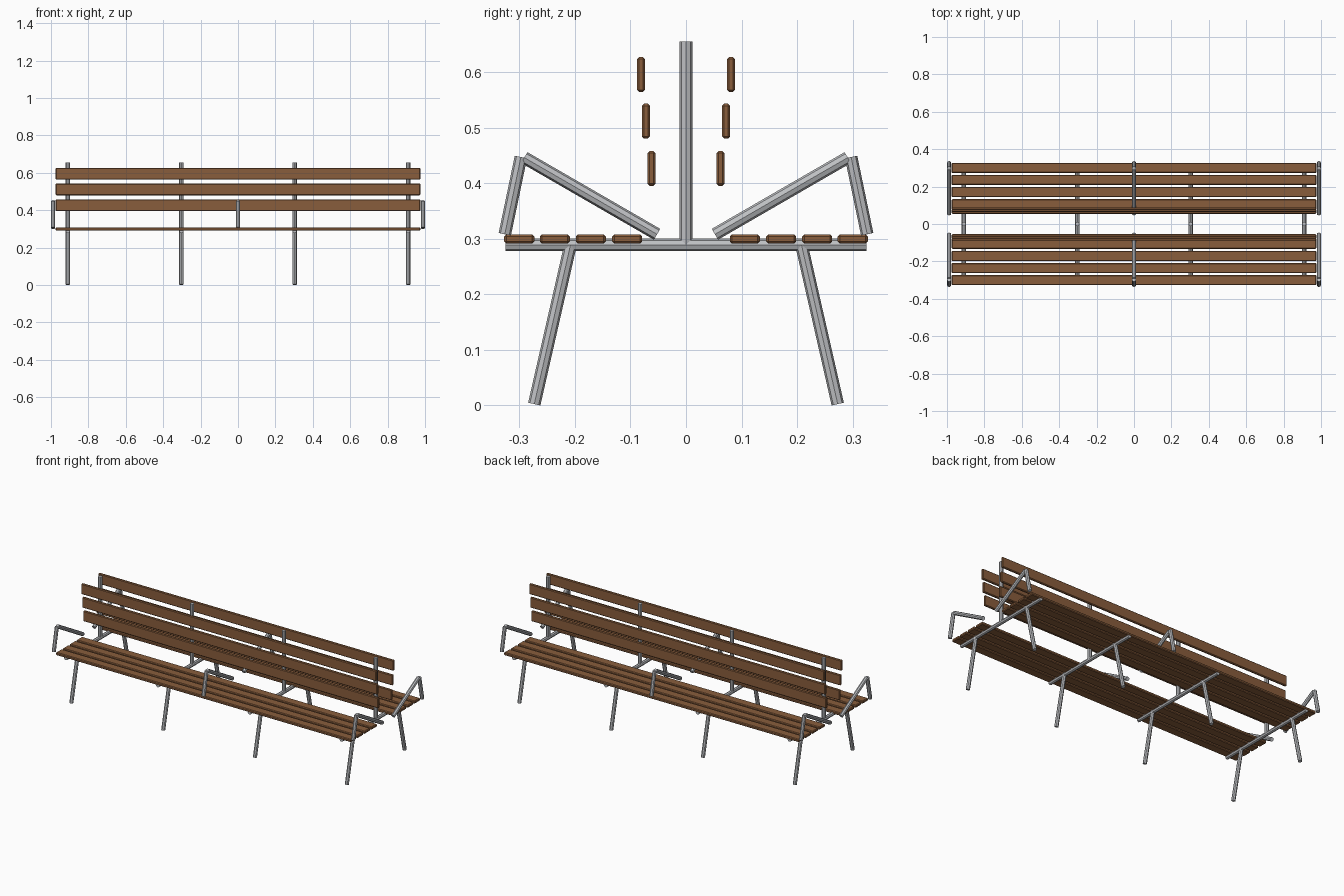
import bpy, math
from mathutils import Vector

if "Cube" in bpy.data.objects:
    bpy.data.objects.remove(bpy.data.objects["Cube"])


def material(name, rgb):
    m = bpy.data.materials.new(name)
    m.diffuse_color = (*rgb, 1)
    m.use_nodes = True
    m.node_tree.nodes["Principled BSDF"].inputs["Base Color"].default_value = m.diffuse_color
    return m


WOOD = material("brown wood", (0.25, 0.11, 0.045))
STEEL = material("grey steel", (0.52, 0.53, 0.55))
TUBE_R = 0.0113


def tube(name, a, b):
    """Eight-sided steel tube between two points."""
    a, b = Vector(a), Vector(b)
    bpy.ops.mesh.primitive_cylinder_add(vertices=8, radius=TUBE_R,
                                        depth=(b - a).length, location=(a + b) / 2)
    ob = bpy.context.object
    ob.name = name
    ob.rotation_euler = (b - a).to_track_quat('Z', 'Y').to_euler()
    ob.data.materials.append(STEEL)


def slat(name, y, z, depth, height):
    """Long wooden board with chamfered edges."""
    bpy.ops.mesh.primitive_cube_add(size=1, location=(0, y, z))
    ob = bpy.context.object
    ob.name = name
    ob.scale = (1.95, depth, height)
    bpy.ops.object.transform_apply(location=False, rotation=False, scale=True)
    bev = ob.modifiers.new("chamfer", 'BEVEL')
    bev.width = 0.004
    bev.segments = 1
    ob.data.materials.append(WOOD)


# Four support frames: crossbar, central post and splayed legs
for x in (-0.91, -0.303, 0.303, 0.91):
    tube("crossbar", (x, -0.325, 0.289), (x, 0.325, 0.289))
    tube("back_post", (x, 0, 0.289), (x, 0, 0.655))
    for s in (-1, 1):
        tube("leg", (x, s * 0.273, 0.0025), (x, s * 0.208, 0.288))

# Both sides of the double bench
for s in (-1, 1):
    for y in (0.106, 0.171, 0.236, 0.300):
        slat("seat_slat", s * y, 0.2995, 0.054, 0.017)
    for y, z in ((0.062, 0.4265), (0.072, 0.5115), (0.081, 0.5955)):
        slat("back_slat", s * y, z, 0.0145, 0.063)
    # Armrests at both ends and the middle
    for x in (-0.9887, 0, 0.9887):
        tube("armrest_upright", (x, s * 0.326, 0.308), (x, s * 0.297, 0.447))
        tube("armrest_bar", (x, s * 0.291, 0.446), (x, s * 0.052, 0.308))
